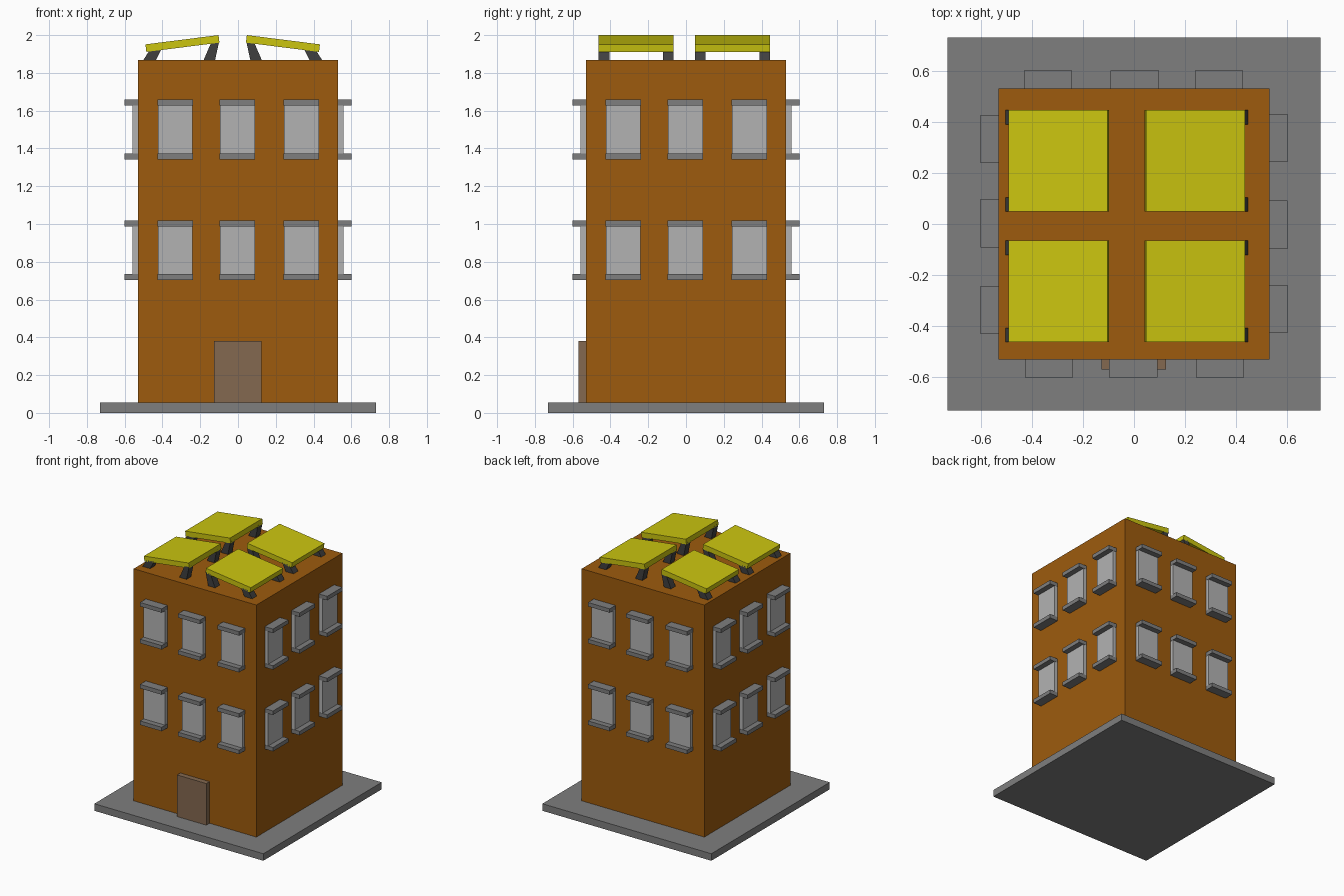
import bpy, bmesh, math
from mathutils import Matrix

if "Cube" in bpy.data.objects:
    bpy.data.objects.remove(bpy.data.objects["Cube"])


def material(name, r, g, b):
    m = bpy.data.materials.new(name)
    m.diffuse_color = (r, g, b, 1)
    m.use_nodes = True
    m.node_tree.nodes["Principled BSDF"].inputs["Base Color"].default_value = m.diffuse_color
    return m


BRICK = material("brick", 0.34, 0.105, 0.004)
STONE = material("stone", 0.21, 0.21, 0.21)
GLASS = material("glass", 0.45, 0.45, 0.45)
WOOD = material("wood", 0.23, 0.14, 0.08)
YELLOW = material("yellow", 0.6, 0.56, 0.005)
DARK = material("dark", 0.05, 0.05, 0.05)


def finish(name, bm, mat):
    bmesh.ops.recalc_face_normals(bm, faces=bm.faces)
    mesh = bpy.data.meshes.new(name)
    bm.to_mesh(mesh)
    bm.free()
    mesh.materials.append(mat)
    obj = bpy.data.objects.new(name, mesh)
    bpy.context.collection.objects.link(obj)
    return obj


def prism(name, profile, y0, y1, mat, turn=0):
    """Extrude an x-z profile along y, then turn it about the z axis."""
    bm = bmesh.new()
    face = bm.faces.new([bm.verts.new((x, y0, z)) for x, z in profile])
    ext = bmesh.ops.extrude_face_region(bm, geom=[face])["geom"]
    verts = [v for v in ext if isinstance(v, bmesh.types.BMVert)]
    bmesh.ops.translate(bm, verts=verts, vec=(0, y1 - y0, 0))
    bm.transform(Matrix.Rotation(turn, 4, 'Z'))
    return finish(name, bm, mat)


def box(name, x0, x1, y0, y1, z0, z1, mat, turn=0):
    return prism(name, [(x0, z0), (x1, z0), (x1, z1), (x0, z1)], y0, y1, mat, turn)


# Ground slab, building block and door
box("ground_slab", -0.73, 0.73, -0.73, 0.73, 0, 0.055, STONE)
box("building", -0.53, 0.53, -0.53, 0.53, 0.055, 1.867, BRICK)
box("door", -0.127, 0.125, -0.57, -0.52, 0.055, 0.38, WOOD)

# Windows: three columns, two floors, repeated on all four walls
for side in range(4):
    turn = side * math.pi / 2
    for cx in (-0.332, -0.003, 0.336):
        for z0, z1 in ((0.703, 1.019), (1.341, 1.659)):
            a, b = cx - 0.094, cx + 0.094
            box("window_pane", a + 0.002, b - 0.002, -0.558, -0.52, z0 + 0.03, z1 - 0.03, GLASS, turn)
            box("window_sill", a, b, -0.601, -0.52, z0, z0 + 0.031, STONE, turn)
            box("window_lintel", a, b, -0.601, -0.52, z1 - 0.031, z1, STONE, turn)

# Roof panels, tilted outward from a centre line, on leaning legs
MID = -0.028
panel = [(0.07, 1.96), (0.457, 1.911), (0.462, 1.951), (0.075, 2.0)]
legs = [
    [(0.094, 1.865), (0.155, 1.865), (0.112, 1.965), (0.071, 1.97)],
    [(0.408, 1.865), (0.475, 1.865), (0.437, 1.925), (0.375, 1.93)],
]
for s in (-1, 1):
    place = lambda pts: [(MID + s * u, z) for u, z in pts]
    for y0, y1 in ((-0.462, -0.065), (0.048, 0.446)):
        prism("roof_panel", place(panel), y0, y1, YELLOW)
        for leg in legs:
            prism("panel_leg", place(leg), y0, y0 + 0.056, DARK)
            prism("panel_leg", place(leg), y1 - 0.056, y1, DARK)
